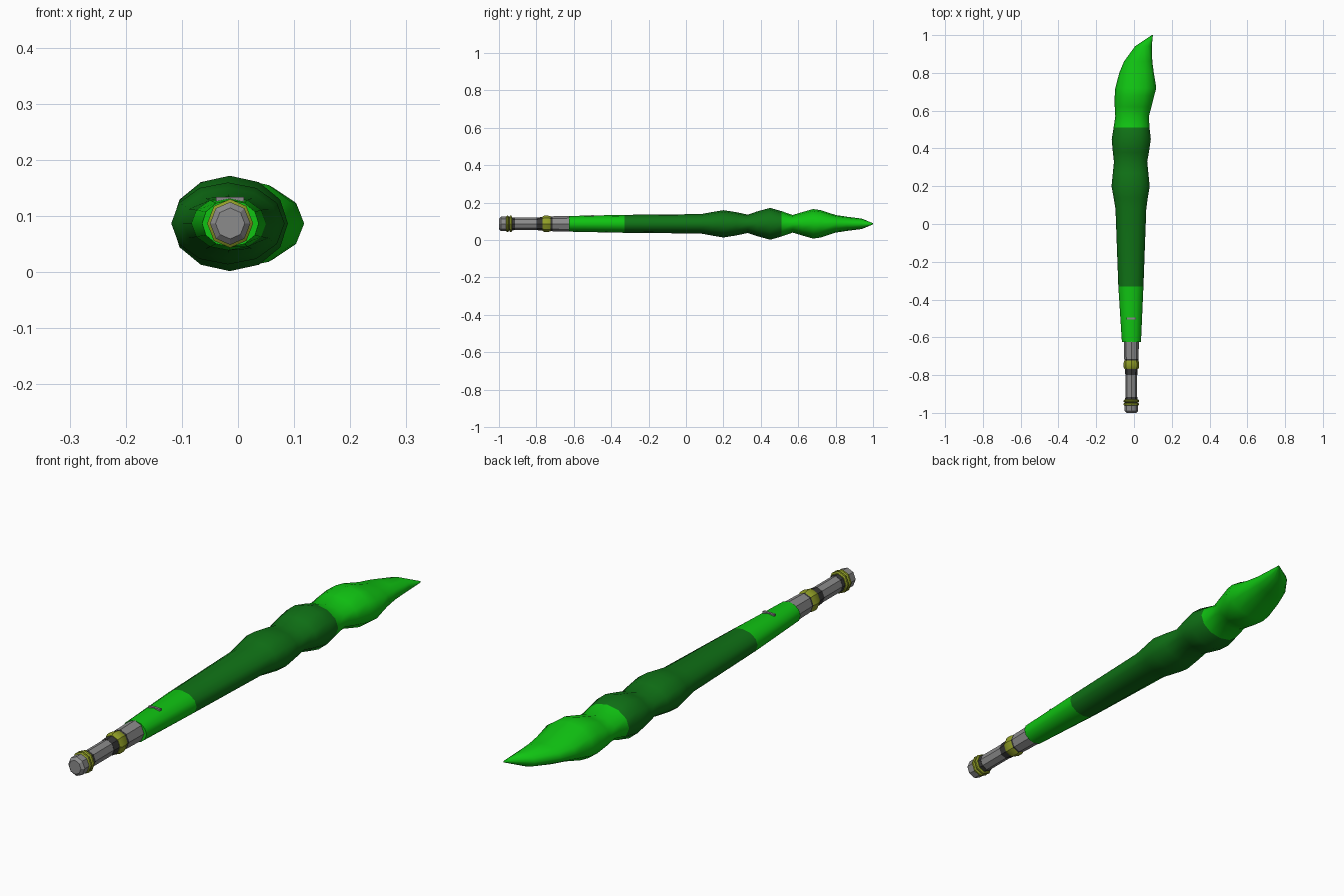
import bpy, bmesh, math

CX, CZ = -0.014, 0.087

cube = bpy.data.objects.get("Cube")
if cube:
    bpy.data.objects.remove(cube)


def material(name, colour):
    m = bpy.data.materials.new(name)
    m.use_nodes = True
    rgba = (*colour, 1)
    m.diffuse_color = rgba
    m.node_tree.nodes["Principled BSDF"].inputs["Base Color"].default_value = rgba
    return m


bright = material("bright green", (0.005, 0.55, 0.006))
dark = material("dark green", (0.005, 0.17, 0.008))
grey = material("metal grey", (0.26, 0.26, 0.26))
charcoal = material("charcoal", (0.04, 0.04, 0.04))
olive = material("olive", (0.28, 0.34, 0.02))


def loft(name, stations, sides, mats, rule=None, angle=60):
    """Skin of elliptical rings; each station is y, left x, right x, half height."""
    bm = bmesh.new()
    rings = []
    for y, left, right, h in stations:
        mid, w = (left + right) / 2, (right - left) / 2
        ring = []
        for i in range(sides):
            a = math.tau * i / sides
            ring.append(bm.verts.new((mid + w * math.cos(a), y, CZ + h * math.sin(a))))
        rings.append(ring)
    for a, b in zip(rings, rings[1:]):
        for i in range(sides):
            j = (i + 1) % sides
            bm.faces.new((a[i], b[i], b[j], a[j]))
    bm.faces.new(rings[0])
    bm.faces.new(rings[-1][::-1])
    bmesh.ops.recalc_face_normals(bm, faces=bm.faces)
    if rule:
        for f in bm.faces:
            f.material_index = rule(f.calc_center_median())
    me = bpy.data.meshes.new(name)
    bm.to_mesh(me)
    bm.free()
    ob = bpy.data.objects.new(name, me)
    bpy.context.collection.objects.link(ob)
    for m in mats:
        me.materials.append(m)
    bpy.ops.object.select_all(action="DESELECT")
    ob.select_set(True)
    bpy.context.view_layer.objects.active = ob
    bpy.ops.object.shade_smooth_by_angle(angle=math.radians(angle))
    return ob


def turned(name, profile, mat):
    """Eight-sided part of the handle from (y, radius) pairs."""
    loft(name, [(y, CX - r, CX + r, r * 1.06) for y, r in profile], 8, [mat], angle=30)


# Leaf-like blade with three swellings and a curved tip
blade = [
    (-0.625, -0.064, 0.037, 0.042), (-0.33, -0.083, 0.05, 0.048),
    (0.08, -0.098, 0.065, 0.052), (0.14, -0.108, 0.073, 0.063),
    (0.20, -0.119, 0.083, 0.073), (0.27, -0.112, 0.076, 0.062),
    (0.33, -0.106, 0.070, 0.049), (0.38, -0.112, 0.079, 0.066),
    (0.45, -0.118, 0.089, 0.085), (0.51, -0.108, 0.082, 0.068),
    (0.57, -0.099, 0.079, 0.047), (0.62, -0.102, 0.092, 0.062),
    (0.68, -0.102, 0.107, 0.079), (0.72, -0.099, 0.118, 0.073),
    (0.80, -0.078, 0.105, 0.047), (0.86, -0.053, 0.097, 0.038),
    (0.94, 0.005, 0.094, 0.028), (1.0, 0.094, 0.1, 0.003),
]
loft("blade", blade, 12, [bright, dark], lambda c: int(-0.33 < c.y < 0.51))

# Handle parts from the pommel up to the blade
turned("pommel", [(-1.0, 0.026), (-0.99, 0.036), (-0.962, 0.036)], grey)
for i, y in enumerate((-0.962, -0.945)):
    turned(f"pommel_ring_{i + 1}", [(y, 0.036), (y + 0.004, 0.041),
                                    (y + 0.011, 0.041), (y + 0.015, 0.036)], olive)
turned("lower_neck", [(-0.95, 0.034), (-0.915, 0.032)], charcoal)
turned("grip", [(-0.915, 0.031), (-0.80, 0.031)], grey)
turned("upper_neck", [(-0.80, 0.032), (-0.765, 0.034)], charcoal)
turned("upper_ring", [(-0.768, 0.036), (-0.758, 0.041), (-0.735, 0.041), (-0.722, 0.037)], olive)
turned("collar_band", [(-0.726, 0.0375), (-0.715, 0.0375)], charcoal)
turned("collar", [(-0.715, 0.038), (-0.62, 0.04)], grey)

# Small metal slot plate on the top of the blade root
bpy.ops.mesh.primitive_cube_add(size=1, location=(CX, -0.5, CZ + 0.043))
slot = bpy.context.object
slot.name = "slot_plate"
slot.scale = (0.05, 0.01, 0.009)
slot.data.materials.append(grey)
